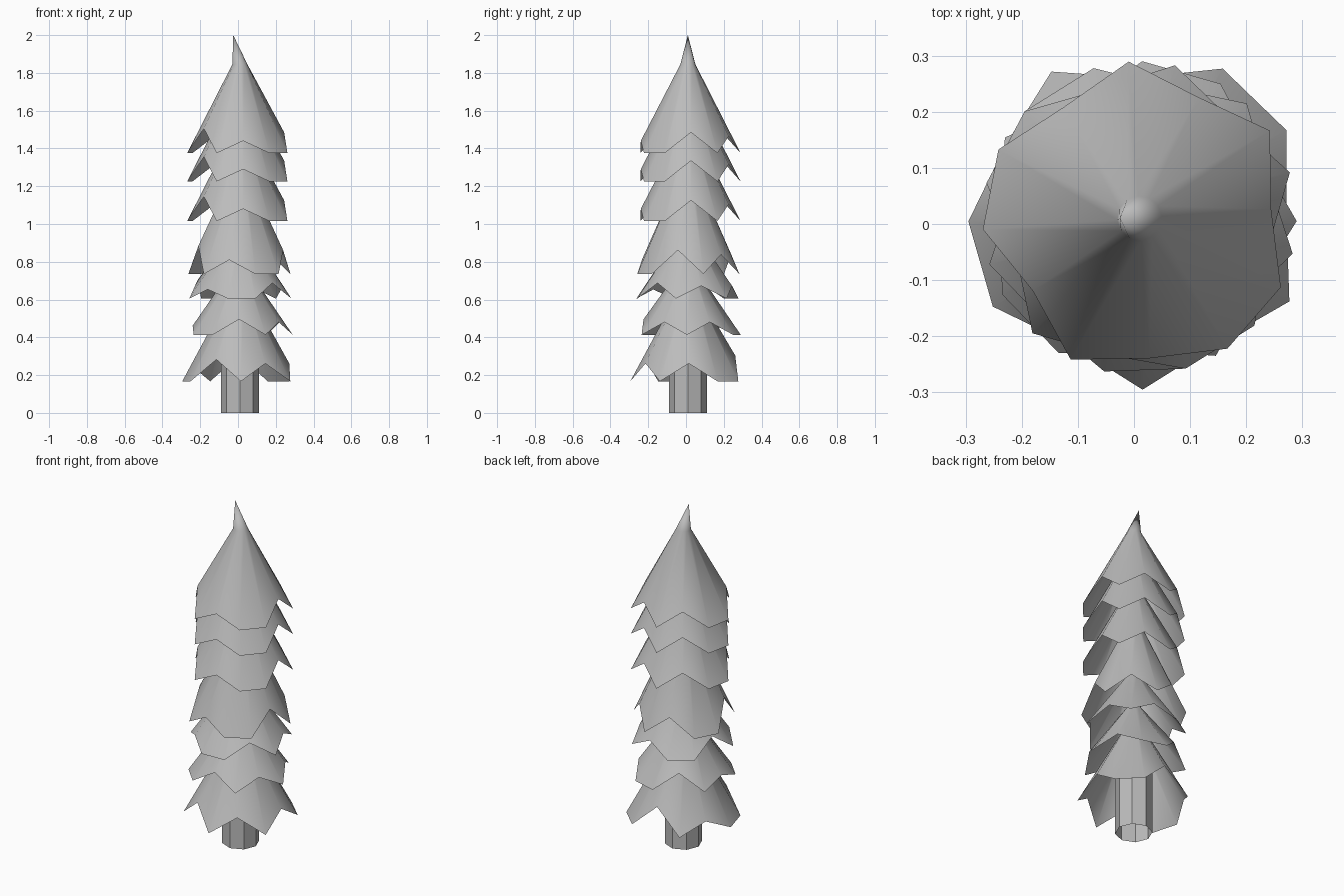
import bpy
import bmesh
import math

old = bpy.data.objects.get("Cube")
if old:
    bpy.data.objects.remove(old, do_unlink=True)

grey = bpy.data.materials.new("plain grey")
grey.use_nodes = True
grey.diffuse_color = (0.5, 0.5, 0.5, 1)
grey.node_tree.nodes["Principled BSDF"].inputs["Base Color"].default_value = grey.diffuse_color

CENTRE = 0.01
# Ragged skirt edge, one entry per 30 degrees: radius, height above the lowest points
LOW = (0.28, 0)
RIM = [(0.235, 0.11), LOW, (0.24, 0.09), LOW, (0.24, 0.09), LOW,
       LOW, (0.23, 0.13), LOW, (0.25, 0.065), LOW, LOW]


def finish(bm, name, angle):
    bmesh.ops.recalc_face_normals(bm, faces=bm.faces)
    mesh = bpy.data.meshes.new(name)
    bm.to_mesh(mesh)
    bm.free()
    mesh.materials.append(grey)
    obj = bpy.data.objects.new(name, mesh)
    bpy.context.collection.objects.link(obj)
    bpy.ops.object.select_all(action='DESELECT')
    obj.select_set(True)
    bpy.context.view_layer.objects.active = obj
    bpy.ops.object.shade_smooth_by_angle(angle=math.radians(angle))


def branch_layer(name, base, turn, scale, stretch):
    """Open cone with a leaning tip and a zigzag lower edge."""
    bm = bmesh.new()
    tip = bm.verts.new((-0.025, CENTRE, base + 0.625 * stretch))

    def ring_vert(angle, radius, height):
        return bm.verts.new((CENTRE + radius * math.cos(angle),
                             CENTRE + radius * math.sin(angle),
                             base + height * stretch))

    neck, skirt = [], []
    for i, (radius, lift) in enumerate(RIM):
        a = math.radians(4 + 30 * i + turn)
        neck.append(ring_vert(a, 0.04, 0.47))
        skirt.append(ring_vert(a, radius * scale, lift))
    for i in range(len(RIM)):
        j = (i + 1) % len(RIM)
        bm.faces.new((neck[i], neck[j], tip))
        bm.faces.new((skirt[i], skirt[j], neck[j], neck[i]))
    finish(bm, name, 60)


# Branch layers from the top down: base height, turn, width and height scale
LAYERS = [(1.375, 0, 1, 1), (1.225, 0, 1, 1), (1.015, 0, 1, 1), (0.735, -17, 1, 1.15),
          (0.605, -47, 1, 0.75), (0.413, -95, 1, 0.75), (0.167, -123, 1.09, 1.05)]
for n, layer in enumerate(LAYERS, 1):
    branch_layer(f"branch_layer_{n}", *layer)

# Eight-sided hollow trunk
bm = bmesh.new()
bmesh.ops.create_cone(bm, cap_ends=False, segments=8, radius1=0.1, radius2=0.1, depth=0.5)
bmesh.ops.translate(bm, verts=bm.verts, vec=(CENTRE, CENTRE, 0.25))
finish(bm, "trunk", 30)
